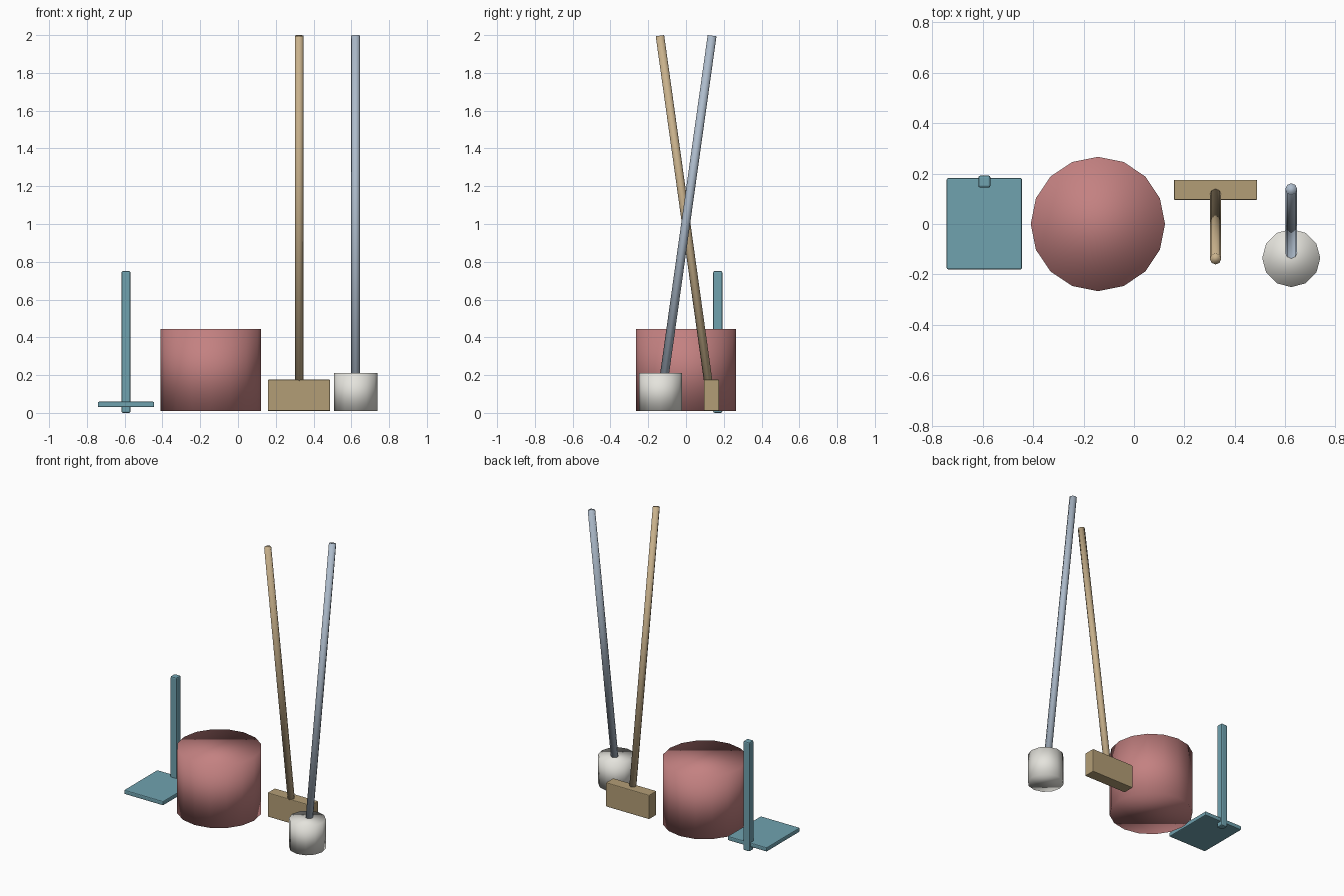
import bpy
from mathutils import Vector

if "Cube" in bpy.data.objects:
    bpy.data.objects.remove(bpy.data.objects["Cube"])


def material(name, rgb):
    m = bpy.data.materials.new(name)
    m.diffuse_color = (*rgb, 1)
    m.use_nodes = True
    m.node_tree.nodes["Principled BSDF"].inputs["Base Color"].default_value = m.diffuse_color
    return m


def finish(name, mat):
    o = bpy.context.object
    o.name = name
    o.data.materials.append(mat)
    return o


def box(name, low, high, mat, bevel):
    low, high = Vector(low), Vector(high)
    bpy.ops.mesh.primitive_cube_add(size=1, location=(low + high) / 2)
    o = finish(name, mat)
    o.scale = high - low
    bpy.ops.object.transform_apply(location=False, rotation=False, scale=True)
    mod = o.modifiers.new("Bevel", 'BEVEL')
    mod.width = bevel
    mod.segments = 2
    return o


def rod(name, start, end, radius, sides, mat):
    # closed cylinder between two points, smooth all over
    start, end = Vector(start), Vector(end)
    axis = end - start
    bpy.ops.mesh.primitive_cylinder_add(vertices=sides, radius=radius, depth=axis.length,
                                        location=(start + end) / 2)
    o = finish(name, mat)
    o.rotation_euler = axis.to_track_quat('Z', 'Y').to_euler()
    bpy.ops.object.shade_smooth()
    return o


red = material("red", (0.55, 0.22, 0.22))
teal = material("teal", (0.16, 0.36, 0.43))
straw = material("straw", (0.45, 0.34, 0.18))
wood = material("wood", (0.58, 0.44, 0.26))
metal = material("metal", (0.42, 0.50, 0.60))
cotton = material("cotton", (0.78, 0.77, 0.72))

# Dustpan
box("dustpan_plate", (-0.742, -0.18, 0.03), (-0.444, 0.182, 0.059), teal, 0.006)
box("dustpan_handle", (-0.617, 0.144, 0), (-0.569, 0.192, 0.751), teal, 0.008)

# Bucket
rod("bucket", (-0.143, 0, 0.01), (-0.143, 0, 0.445), 0.266, 16, red)

# Broom
box("broom_head", (0.158, 0.095, 0.01), (0.488, 0.175, 0.176), straw, 0.005)
rod("broom_handle", (0.323, 0.12, 0.15), (0.323, -0.138, 1.997), 0.0225, 8, wood)

# Mop
rod("mop_head", (0.623, -0.135, 0.01), (0.623, -0.135, 0.211), 0.115, 12, cotton)
rod("mop_handle", (0.623, -0.12, 0.16), (0.623, 0.138, 1.997), 0.0235, 8, metal)
